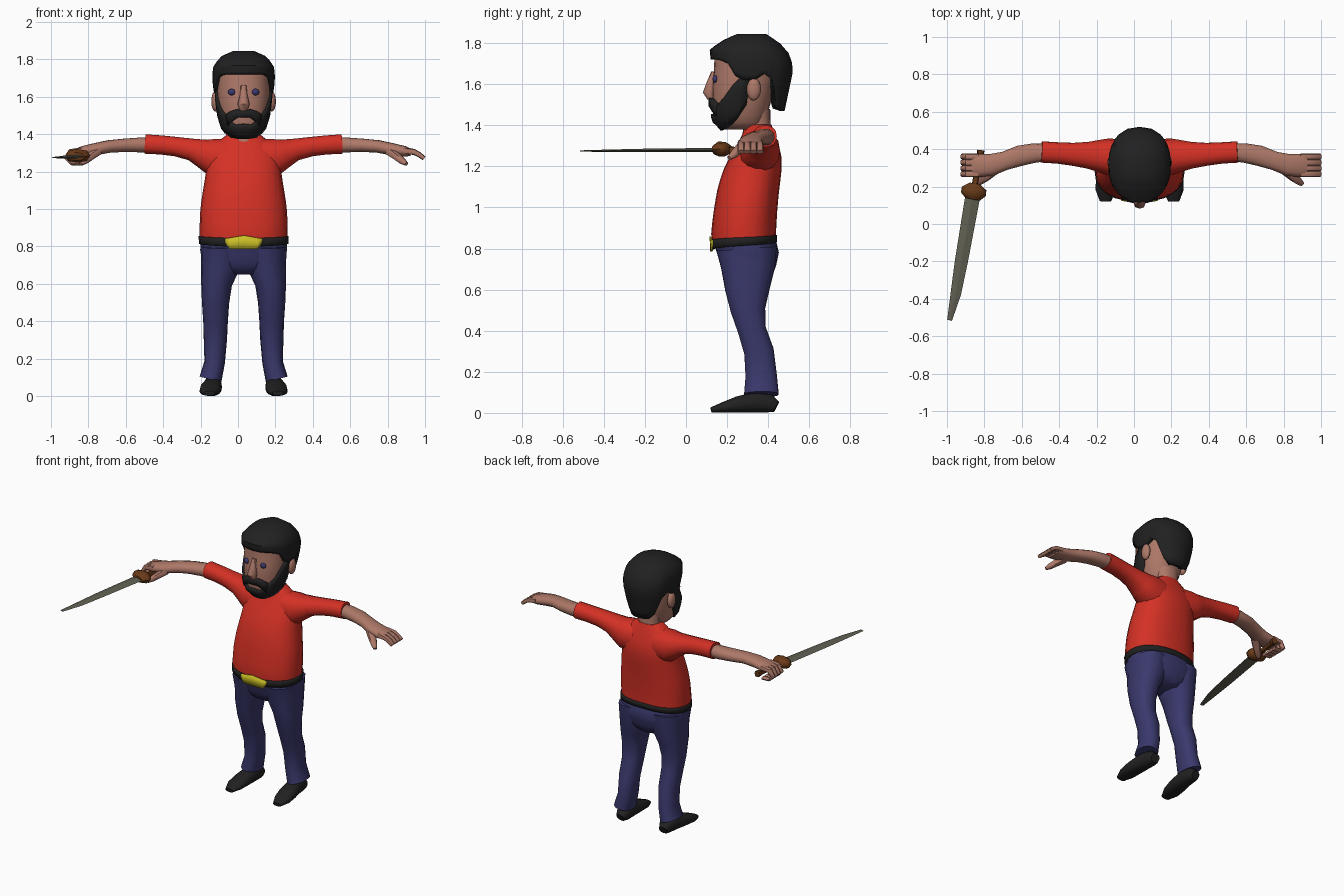
import bpy, bmesh, math
from mathutils import Vector

if "Cube" in bpy.data.objects:
    bpy.data.objects.remove(bpy.data.objects["Cube"], do_unlink=True)

MID = 0.03          # the body's own centre line
made = []


def material(name, rgb):
    m = bpy.data.materials.new(name)
    m.use_nodes = True
    m.diffuse_color = (*rgb, 1)
    m.node_tree.nodes["Principled BSDF"].inputs["Base Color"].default_value = (*rgb, 1)
    return m


SKIN = material("skin", (0.42, 0.19, 0.14))
RED = material("red cloth", (0.66, 0.03, 0.018))
DENIM = material("dark blue denim", (0.042, 0.04, 0.15))
BLACK = material("black", (0.015, 0.015, 0.015))
YELLOW = material("yellow buckle", (0.6, 0.52, 0.02))
STEEL = material("dull steel", (0.12, 0.115, 0.085))
WOOD = material("brown wood", (0.14, 0.042, 0.009))


def finish(bm, name, mat):
    mesh = bpy.data.meshes.new(name)
    bm.to_mesh(mesh)
    bm.free()
    mesh.materials.append(mat)
    ob = bpy.data.objects.new(name, mesh)
    bpy.context.collection.objects.link(ob)
    made.append(ob)
    return ob


def squared(t):
    return math.copysign(abs(t) ** 0.87, t)


def loft(name, mat, rings, ref, n=14):
    """Closed tube through rings of (x, y, z, half width, half height)."""
    bm = bmesh.new()
    pts = [Vector(r[:3]) for r in rings]
    loops = []
    for i, r in enumerate(rings):
        tangent = (pts[min(i + 1, len(pts) - 1)] - pts[max(i - 1, 0)]).normalized()
        side = tangent.cross(Vector(ref)).normalized()
        up = side.cross(tangent)
        loop = []
        for k in range(n):
            a = math.tau * k / n
            loop.append(bm.verts.new(pts[i] + side * r[3] * squared(math.cos(a))
                                     + up * r[4] * squared(math.sin(a))))
        loops.append(loop)
    for p, q in zip(loops, loops[1:]):
        for k in range(n):
            j = (k + 1) % n
            bm.faces.new((p[k], p[j], q[j], q[k]))
    bm.faces.new(loops[0])
    bm.faces.new(loops[-1])
    bmesh.ops.recalc_face_normals(bm, faces=bm.faces)
    return finish(bm, name, mat)


def surface(rings, angle, z, off):
    """Point on a stack of (z, front y, back y, half width); angle 0 faces front."""
    z_in = min(max(z, rings[0][0]), rings[-1][0])
    for p, q in zip(rings, rings[1:]):
        if z_in <= q[0]:
            break
    t = (z_in - p[0]) / (q[0] - p[0])
    front, back, half = (u + (v - u) * t for u, v in zip(p[1:], q[1:]))
    a = math.radians(angle)
    return Vector((MID + (half + off) * squared(math.sin(a)),
                   (front + back) / 2 - ((back - front) / 2 + off) * squared(math.cos(a)), z))


def wrap(name, mat, rings, half, off=0.0, thick=0.0, levels=8, caps=""):
    """Sheet over a stack; half lists (angle, low z, high z) for one side."""
    closed = half[-1][0] == 180
    other = half[1:-1] if closed else half[1:]
    cols = [(-a, lo, hi) for a, lo, hi in reversed(other)] + half
    bm = bmesh.new()
    grid = [[bm.verts.new(surface(rings, a, lo + (hi - lo) * k / levels, off))
             for k in range(levels + 1)] for a, lo, hi in cols]
    pairs = list(zip(grid, grid[1:])) + ([(grid[-1], grid[0])] if closed else [])
    for p, q in pairs:
        for k in range(levels):
            bm.faces.new((p[k], q[k], q[k + 1], p[k + 1]))
    if "t" in caps:
        bm.faces.new([c[-1] for c in grid])
    if "b" in caps:
        bm.faces.new([c[0] for c in reversed(grid)])
    ob = finish(bm, name, mat)
    if thick:
        ob.modifiers.new("thickness", "SOLIDIFY").thickness = thick
    return ob


def body(name, mat, rings, levels):
    cols = [(a, rings[0][0], rings[-1][0]) for a in range(0, 181, 15)]
    return wrap(name, mat, rings, cols, levels=levels, caps="tb")


def ball(name, mat, centre, size):
    bm = bmesh.new()
    bmesh.ops.create_uvsphere(bm, u_segments=12, v_segments=8, radius=1)
    bmesh.ops.scale(bm, vec=size, verts=bm.verts)
    bmesh.ops.translate(bm, vec=centre, verts=bm.verts)
    return finish(bm, name, mat)


def sided(rings, s):
    return [(MID + s * r[0], *r[1:]) for r in rings]


# Shirt trunk and trouser seat
TORSO = [(.82, .127, .438, .233), (.88, .122, .438, .236), (1.0, .137, .445, .232),
         (1.1, .155, .455, .217), (1.18, .18, .466, .203), (1.25, .215, .465, .198),
         (1.31, .25, .45, .185), (1.36, .277, .43, .14), (1.405, .29, .415, .08)]
body("shirt", RED, TORSO, 11)
body("trouser_seat", DENIM, [(.65, .22, .40, .09), (.68, .185, .425, .17), (.72, .168, .44, .222),
                             (.78, .15, .452, .232), (.845, .13, .437, .23)], 6)

# Belt and buckle
wrap("belt", BLACK, TORSO, [(a, .795 + .038 * a / 180, .842 + .025 * a / 180)
                            for a in range(0, 181, 15)], off=.006, thick=.012, levels=2)
wrap("buckle", YELLOW, TORSO, [(0, .785, .858), (9, .785, .85), (15, .785, .845), (21, .82, .84)],
     off=.01, thick=.008, levels=2)

# Head, neck and nose
HEAD = [(1.38, .18, .36, .07), (1.42, .137, .385, .105), (1.5, .13, .41, .13),
        (1.58, .127, .43, .14), (1.66, .135, .45, .143), (1.75, .14, .46, .14),
        (1.81, .2, .42, .1)]
body("head", SKIN, HEAD, 12)
body("neck", SKIN, [(1.33, .27, .42, .078), (1.39, .28, .412, .07), (1.48, .28, .41, .08)], 3)
loft("nose", SKIN, [(MID, .135, 1.66, .015, .012), (MID, .122, 1.61, .02, .02),
                    (MID, .112, 1.56, .032, .03), (MID, .122, 1.53, .022, .018)], (0, 1, 0), 8)

# Hair, beard and moustache
HAIR = [(1.47, .25, .48, .1), (1.55, .15, .497, .145), (1.66, .125, .52, .165),
        (1.72, .12, .515, .168), (1.77, .115, .49, .16), (1.82, .19, .435, .115),
        (1.845, .25, .39, .055)]
hairline = [(0, 1.72), (15, 1.72), (30, 1.72), (45, 1.715), (58, 1.70), (68, 1.64), (80, 1.62),
            (92, 1.62), (105, 1.65), (118, 1.62), (128, 1.5), (140, 1.47), (160, 1.47), (180, 1.47)]
wrap("hair", BLACK, HAIR, [(a, z, 1.845) for a, z in hairline], thick=.045, caps="t")
wrap("beard", BLACK, HEAD, [(0, 1.375, 1.455), (18, 1.375, 1.45), (32, 1.376, 1.47),
                            (45, 1.382, 1.505), (60, 1.39, 1.54), (75, 1.405, 1.6),
                            (86, 1.43, 1.64), (97, 1.5, 1.66)], off=.013, thick=.03, levels=4)
wrap("moustache", BLACK, HEAD, [(0, 1.49, 1.522), (12, 1.487, 1.533), (25, 1.468, 1.522),
                                (38, 1.445, 1.505)], off=.02, thick=.03, levels=2)

# Paired parts
for s, side in ((1, "left"), (-1, "right")):
    ball(side + "_eye", DENIM, (MID + s * .063, .143, 1.625), (.021, .014, .018))
    ball(side + "_ear", SKIN, (MID + s * .15, .33, 1.575), (.023, .035, .055))

    loft(side + "_sleeve", RED, sided([
        (.08, .355, 1.27, .095, .105), (.17, .36, 1.278, .098, .1), (.22, .365, 1.298, .085, .078),
        (.28, .368, 1.318, .071, .06), (.36, .373, 1.333, .061, .053),
        (.44, .38, 1.342, .057, .052), (.525, .385, 1.347, .057, .053)], s), (0, 0, 1))
    loft(side + "_forearm", SKIN, sided([
        (.48, .383, 1.342, .046, .042), (.56, .38, 1.342, .052, .04), (.64, .365, 1.34, .055, .036),
        (.72, .338, 1.334, .05, .034), (.79, .317, 1.32, .058, .033),
        (.86, .313, 1.308, .062, .029), (.895, .313, 1.302, .055, .02)], s), (0, 0, 1))

    # Open fingers on the left, a grip on the right
    for i in range(4):
        y = .267 + i * .031
        if s > 0:
            path = [(.86, 1.31), (.91, 1.305), (.94, 1.29), (.965, 1.27)]
        else:
            path = [(.86, 1.312), (.925, 1.305), (.945, 1.27), (.92, 1.245), (.87, 1.242)]
        loft(f"{side}_finger_{i + 1}", SKIN, sided(
            [(x, y, z, .018 - .002 * k, .017) for k, (x, z) in enumerate(path)], s), (0, 1, 0), 8)
    loft(side + "_thumb", SKIN, sided([
        (.78, .29, 1.31, .03, .025), (.82, .255, 1.28, .026, .021), (.85, .23, 1.255, .02, .018),
        (.87, .212, 1.24, .012, .01)], s), (0, 0, 1), 8)

    loft(side + "_trouser_leg", DENIM, sided([
        (.122, .295, .8, .108, .15), (.122, .302, .7, .106, .132), (.145, .298, .6, .083, .11),
        (.15, .302, .5, .073, .086), (.15, .322, .4, .066, .07), (.151, .355, .3, .062, .074),
        (.155, .366, .18, .055, .078), (.177, .367, .09, .06, .086)], s), (0, 1, 0))
    loft(side + "_shoe", BLACK, sided([
        (.165, .44, .03, .03, .028), (.162, .41, .045, .046, .044), (.166, .34, .052, .05, .052),
        (.175, .25, .04, .058, .04), (.181, .18, .026, .055, .026), (.183, .122, .014, .03, .013)],
        s), (0, 0, 1))

# Short sword in the right hand
loft("sword_handle", WOOD, [(-.819, .395, 1.275, .02, .022), (-.822, .37, 1.275, .018, .02),
                            (-.826, .36, 1.275, .014, .015), (-.853, .2, 1.28, .016, .017)],
     (0, 0, 1), 8)
loft("sword_guard", WOOD, [(-.85, .215, 1.282, .03, .022), (-.855, .19, 1.284, .066, .035),
                           (-.858, .16, 1.284, .068, .037), (-.863, .135, 1.28, .042, .022)],
     (0, 0, 1), 8)
loft("sword_blade", STEEL, [(-.862, .15, 1.28, .04, .01), (-.923, -.2, 1.278, .035, .008),
                            (-.953, -.374, 1.276, .028, .006), (-.986, -.515, 1.275, .013, .003)],
     (0, 0, 1), 4)

# Smooth shading that keeps hard edges
bpy.ops.object.select_all(action="DESELECT")
for ob in made:
    ob.select_set(True)
bpy.context.view_layer.objects.active = made[0]
bpy.ops.object.shade_smooth_by_angle(angle=math.radians(50))
bpy.data.objects["sword_blade"].data.shade_flat()
